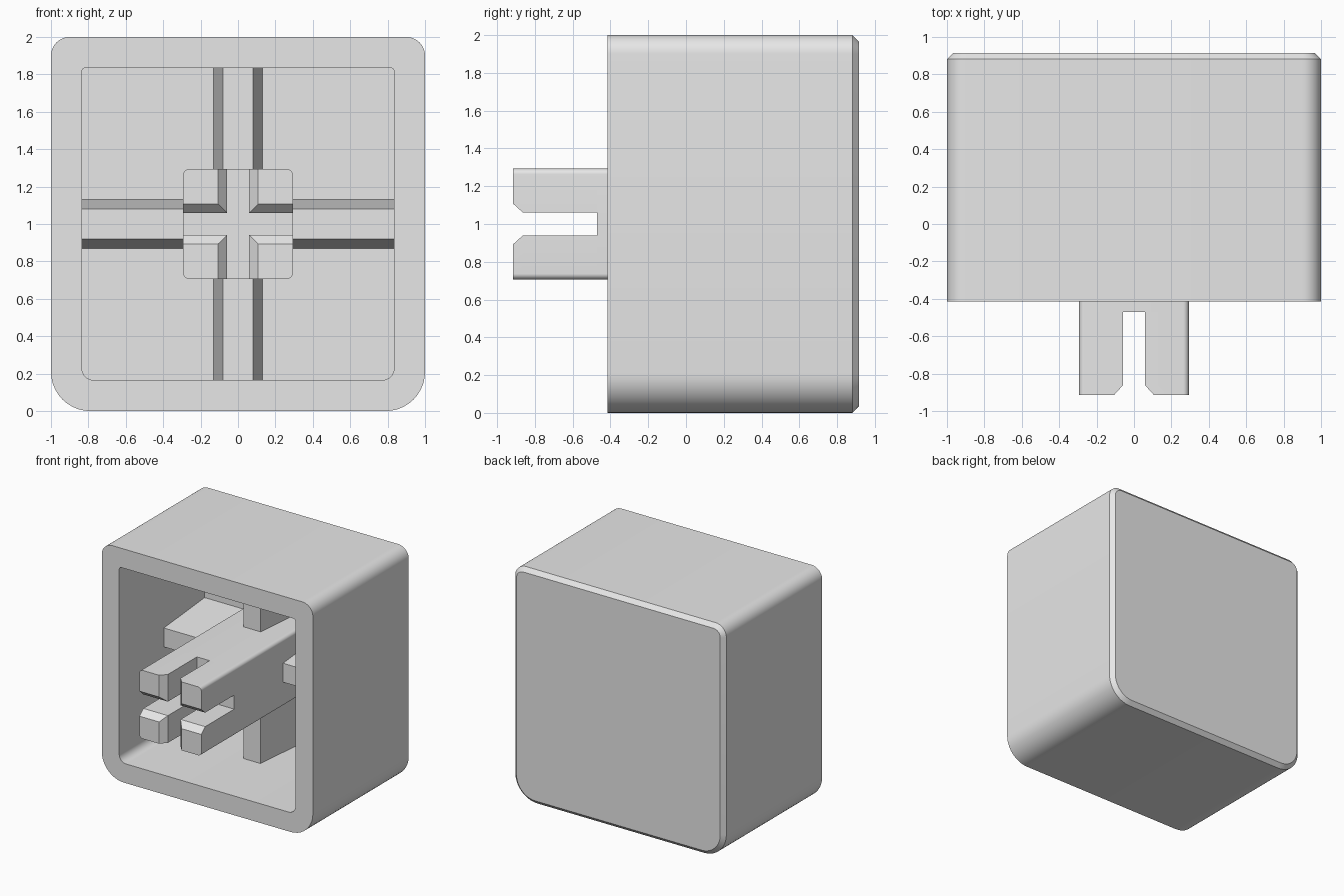
import bpy, bmesh, math
from mathutils import Matrix, Vector

if "Cube" in bpy.data.objects:
    bpy.data.objects.remove(bpy.data.objects["Cube"], do_unlink=True)

# Single light grey plastic
GREY = (0.8, 0.8, 0.8, 1.0)
plastic = bpy.data.materials.new("light grey plastic")
plastic.use_nodes = True
plastic.diffuse_color = GREY
plastic.node_tree.nodes["Principled BSDF"].inputs["Base Color"].default_value = GREY

CENTRE_Z = 1.0
SEGMENTS = 10


def rounded_loop(y, x0, x1, z0, z1, radii):
    """Rounded rectangle at depth y; radii: top right, top left, bottom left, bottom right."""
    corners = [(x1, z1, -1, -1), (x0, z1, 1, -1), (x0, z0, 1, 1), (x1, z0, -1, 1)]
    points = []
    for i, ((x, z, sx, sz), r) in enumerate(zip(corners, radii)):
        for k in range(SEGMENTS + 1):
            a = math.pi / 2 * (i + k / SEGMENTS)
            points.append(Vector((x + sx * r + r * math.cos(a), y,
                                  z + sz * r + r * math.sin(a))))
    return points


def loft(name, loops, cap_first=True, turn=0):
    """Skin the loops in order, then turn the part about the depth axis."""
    bm = bmesh.new()
    rings = [[bm.verts.new(p) for p in loop] for loop in loops]
    n = len(rings[0])
    for a, b in zip(rings, rings[1:]):
        for i in range(n):
            j = (i + 1) % n
            bm.faces.new((a[i], a[j], b[j], b[i]))
    if cap_first:
        bm.faces.new(rings[0])
    bm.faces.new(rings[-1])
    bmesh.ops.remove_doubles(bm, verts=bm.verts, dist=1e-5)
    bmesh.ops.recalc_face_normals(bm, faces=bm.faces)
    bm.transform(Matrix.Translation((0, 0, CENTRE_Z)) @ Matrix.Rotation(turn, 4, 'Y'))
    mesh = bpy.data.meshes.new(name)
    bm.to_mesh(mesh)
    bm.free()
    mesh.materials.append(plastic)
    obj = bpy.data.objects.new(name, mesh)
    bpy.context.collection.objects.link(obj)
    bpy.ops.object.select_all(action='DESELECT')
    obj.select_set(True)
    bpy.context.view_layer.objects.active = obj
    bpy.ops.object.shade_smooth_by_angle(angle=math.radians(30))
    return obj


def square(y, half, top_r, bottom_r):
    return rounded_loop(y, -half, half, -half, half, (top_r, top_r, bottom_r, bottom_r))


# Hollow cap: inner floor, inner walls, front rim, outer walls, chamfered back
FRONT, FLOOR, BACK = -0.415, 0.74, 0.915
loft("cap_shell", [
    square(FLOOR, 0.835, 0.02, 0.065),
    square(FRONT, 0.835, 0.02, 0.065),
    square(FRONT, 1.0, 0.1, 0.21),
    square(0.882, 1.0, 0.1, 0.21),
    square(BACK, 0.965, 0.065, 0.175),
])

# Central stem block
STEM, SLOT_END, TIP = 0.293, -0.47, -0.915
loft("stem", [square(SLOT_END, STEM, 0.03, 0.03), square(FLOOR + 0.02, STEM, 0.03, 0.03)])

# Four prongs around the cross slot, and four drafted ribs from stem to wall
for i in range(4):
    turn = i * math.pi / 2
    outer = (0.03, 0, 0, 0)
    loft(f"prong_{i + 1}", [
        rounded_loop(SLOT_END, 0.06, STEM, 0.06, STEM, outer),
        rounded_loop(-0.863, 0.06, STEM, 0.06, STEM, outer),
        rounded_loop(TIP, 0.107, STEM, 0.107, STEM, outer),
    ], cap_first=False, turn=turn)
    flat = (0, 0, 0, 0)
    loft(f"rib_{i + 1}", [
        rounded_loop(0.19, 0.28, 0.845, -0.081, 0.081, flat),
        rounded_loop(FLOOR + 0.005, 0.28, 0.845, -0.132, 0.132, flat),
    ], turn=turn)
